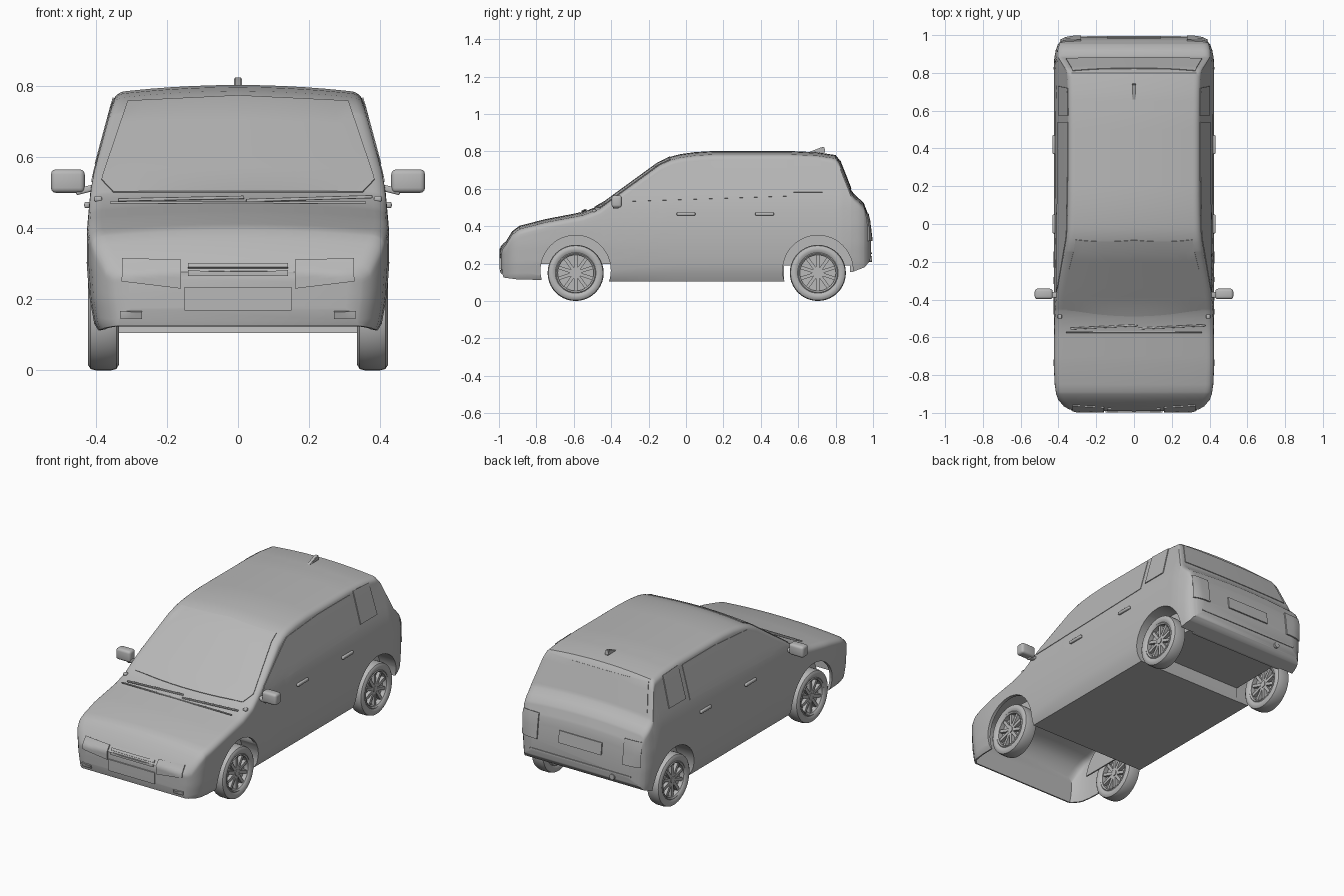
import bpy, bmesh, math
from mathutils import Vector, Matrix
from mathutils.bvhtree import BVHTree

if "Cube" in bpy.data.objects:
    bpy.data.objects.remove(bpy.data.objects["Cube"])

grey = bpy.data.materials.new("plain_grey")
grey.diffuse_color = (0.48, 0.48, 0.48, 1)
grey.use_nodes = True
grey.node_tree.nodes["Principled BSDF"].inputs["Base Color"].default_value = grey.diffuse_color


def finish(name, bm, angle=35):
    bmesh.ops.recalc_face_normals(bm, faces=bm.faces)
    me = bpy.data.meshes.new(name)
    bm.to_mesh(me)
    bm.free()
    ob = bpy.data.objects.new(name, me)
    bpy.context.collection.objects.link(ob)
    me.materials.append(grey)
    bpy.ops.object.select_all(action='DESELECT')
    ob.select_set(True)
    bpy.context.view_layer.objects.active = ob
    if angle:
        bpy.ops.object.shade_smooth_by_angle(angle=math.radians(angle))
    return ob


def lerp(table, t):
    if t <= table[0][0]:
        return table[0][1]
    for (a, u), (b, v) in zip(table, table[1:]):
        if t <= b:
            return u + (v - u) * (t - a) / (b - a)
    return table[-1][1]


# Body: roof line, sill line, side bulge by height, plan taper by length
TOP = [(-.99, .28), (-.965, .315), (-.93, .372), (-.89, .402), (-.75, .438), (-.55, .476),
       (-.46, .511), (-.4, .556), (-.14, .745), (-.08, .772), (-.03, .785), (.05, .796), (.15, .802),
       (.55, .802), (.7, .795), (.8, .78), (.82, .755), (.885, .59), (.9, .57), (.95, .525),
       (.975, .46), (.99, .33)]
BOTTOM = [(-.99, .17), (-.975, .125), (-.9, .115), (-.4, .105), (.6, .105), (.78, .105),
          (.84, .155), (.89, .155), (.955, .18), (.98, .21), (.99, .24)]
SIDE = [(.1, .385), (.13, .405), (.2, .418), (.3, .425), (.4, .424), (.5, .415), (.55, .406),
        (.65, .379), (.75, .352), (.8, .335)]
PLAN = [(-.99, .73), (-.98, .82), (-.965, .88), (-.93, .945), (-.9, .97), (-.85, .988), (-.75, 1),
        (.83, 1), (.88, .993), (.92, .975), (.95, .95), (.97, .91), (.982, .85), (.99, .76)]


def section(y):
    zb, zt, k = lerp(BOTTOM, y), lerp(TOP, y), lerp(PLAN, y)
    r = min(.048, (zt - zb) * .25)
    crown = r * .35
    zs = zt - r
    half = [(lerp(SIDE, zb + (zs - zb) * i / 14) * k, zb + (zs - zb) * i / 14) for i in range(15)]
    w = half[-1][0]
    for i in range(1, 6):
        a = i * math.pi / 10
        half.append((w - .04 * (1 - math.cos(a)), zs + (r - crown) * math.sin(a)))
    w -= .04
    for t in (.8, .6, .4, .2):
        half.append((w * t, zt - crown * t * t))
    return half + [(0, zt)] + [(-x, z) for x, z in reversed(half)]


def loft(rows):
    bm = bmesh.new()
    rings = [[bm.verts.new((x, y, z)) for x, z in row] for y, row in rows]
    for a, b in zip(rings, rings[1:]):
        for i in range(len(a)):
            j = (i + 1) % len(a)
            bm.faces.new((a[i], a[j], b[j], b[i]))
    bm.faces.new(rings[0])
    bm.faces.new(rings[-1])
    bm.normal_update()
    return bm


stations = sorted({round(p[0], 3) for t in (TOP, BOTTOM, PLAN) for p in t}
                  | {round(-.7 + .05 * i, 3) for i in range(29)})
bm = loft([(y, section(y)) for y in stations])
surface = BVHTree.FromBMesh(bm)
body = finish("body", bm, 0)

FRONT_Y, REAR_Y, HUB_Z = -.59, .705, .15


def cylinder(bm, r, depth, at, axis='X', seg=32):
    rot = Matrix.Rotation(math.pi / 2, 4, 'Y' if axis == 'X' else 'X')
    return bmesh.ops.create_cone(bm, cap_ends=True, segments=seg, radius1=r, radius2=r,
                                 depth=depth, matrix=Matrix.Translation(at) @ rot)


def box(name, size, at, bevel=0.0, rot=None):
    bm = bmesh.new()
    bmesh.ops.create_cube(bm, size=1)
    bmesh.ops.scale(bm, vec=size, verts=bm.verts)
    if bevel:
        bmesh.ops.bevel(bm, geom=bm.edges[:], offset=bevel, segments=3, profile=.5, affect='EDGES')
    bmesh.ops.transform(bm, matrix=Matrix.Translation(at) @ (rot or Matrix()), verts=bm.verts)
    return finish(name, bm)


# Wheel arches, hollow nose and raised rear floor cut from the body
cutters = []
for x, y, w in ((0, FRONT_Y, 1.2), (.38, REAR_Y, .14), (-.38, REAR_Y, .14)):
    bm = bmesh.new()
    cylinder(bm, .188, w, (x, y, .163), seg=48)
    cutters.append(finish("arch_cutter", bm, 0))
rows = []
for y in (-.965, -.93, -.89, -.85, -.75, -.65, -.55, -.43):
    ring = [(x * .955, z - .015) for x, z in section(y)]
    ring[0], ring[-1] = (ring[1][0], -.1), (ring[-2][0], -.1)
    rows.append((y, ring))
cutters.append(finish("nose_cutter", loft(rows), 0))
cutters.append(box("rear_floor_cutter", (.66, .352, .3), (0, .701, .04)))
for c in cutters:
    c.hide_render = True
    bpy.context.view_layer.objects.active = body
    m = body.modifiers.new("cut", 'BOOLEAN')
    m.operation, m.solver, m.object = 'DIFFERENCE', 'EXACT', c
    bpy.ops.object.modifier_apply(modifier=m.name)
    bpy.data.objects.remove(c)
bpy.ops.object.select_all(action='DESELECT')
body.select_set(True)
bpy.context.view_layer.objects.active = body
bpy.ops.object.shade_smooth_by_angle(angle=math.radians(35))

# Thin plates laid onto the body between a lower and an upper outline
CAST = {'front': lambda u, v: (Vector((u, -2, v)), Vector((0, 1, 0))),
        'back': lambda u, v: (Vector((u, 2, v)), Vector((0, -1, 0))),
        'right': lambda u, v: (Vector((2, u, v)), Vector((-1, 0, 0))),
        'left': lambda u, v: (Vector((-2, u, v)), Vector((1, 0, 0)))}


def plate(name, side, low, high, lift=.003, n=8):
    bm = bmesh.new()

    def along(line, i):
        s = min(i // n, len(line) - 2)
        return Vector(line[s]).lerp(Vector(line[s + 1]), i / n - s)

    rows = []
    for i in range((len(low) - 1) * n + 1):
        a, b, row = along(low, i), along(high, i), []
        for j in range(n + 1):
            origin, d = CAST[side](*a.lerp(b, j / n))
            hit, nor, _, _ = surface.ray_cast(origin, d)
            if hit is None:
                hit, nor, _, _ = surface.find_nearest(origin + d * 1.1)
            if nor.dot(d) > 0:
                nor = -nor
            row.append((bm.verts.new(hit - nor * .002), bm.verts.new(hit + nor * lift)))
        rows.append(row)
    for i in range(len(rows) - 1):
        for j in range(n):
            q = (rows[i][j], rows[i + 1][j], rows[i + 1][j + 1], rows[i][j + 1])
            for layer in (0, 1):
                bm.faces.new([p[layer] for p in q])
    rim = ([r[0] for r in rows] + rows[-1][1:] + [r[-1] for r in rows[-2::-1]] + rows[0][-2:0:-1])
    for p, q in zip(rim, rim[1:] + rim[:1]):
        bm.faces.new((p[0], q[0], q[1], p[1]))
    return finish(name, bm)


def rect(name, side, u0, u1, v0, v1, lift=.003, n=4):
    return plate(name, side, [(u0, v0), (u1, v0)], [(u0, v1), (u1, v1)], lift, n)


plate("windscreen", 'front', [(-.383, .535), (-.35, .5), (0, .5), (.35, .5), (.383, .535)],
      [(-.381, .545), (-.31, .755), (0, .77), (.31, .755), (.381, .545)], .004)
plate("rear_window", 'back', [(-.36, .60), (.36, .60)], [(-.325, .75), (.325, .75)], .004)
rect("front_number_plate", 'front', -.15, .15, .17, .235, .007)
rect("rear_number_plate", 'back', -.14, .14, .335, .405, .007)
for z in (.266, .286):
    rect("grille_bar", 'front', -.14, .14, z, z + .012, .007)
rect("rear_bumper_strip", 'back', -.33, .33, .25, .258, .005)
box("cowl_strip", (.72, .008, .006), (0, -.572, .472), .001)
for s, side in ((1, 'right'), (-1, 'left')):
    plate("side_window", side, [(-.36, .53), (-.06, .54), (.25, .55), (.54, .56)],
          [(-.33, .565), (-.06, .735), (.25, .755), (.54, .755)], .003)
    plate("quarter_window", side, [(.575, .58), (.73, .58)], [(.575, .765), (.72, .758)], .005)
    plate("headlight", 'front', [(s * .16, .23), (s * .325, .25)],
          [(s * .16, .307), (s * .325, .313)], .007)
    rect("fog_light", 'front', s * .27, s * .33, .147, .167, .007)
    rect("tail_light", 'back', s * .28, s * .385, .32, .465, .008)

    # Door handles
    for y in (0, .42):
        box("door_handle", (.016, .1, .018), (s * .424, y, .465), .006)
    # Mirrors
    box("mirror", (.095, .055, .066), (s * .478, -.37, .532), .014)
    box("mirror_arm", (.075, .03, .018), (s * .42, -.375, .51), .005,
        Matrix.Rotation(s * .25, 4, 'Y'))
    # Wipers
    x0 = -.335 if s < 0 else .025
    box("wiper", (.355, .010, .009), (x0 + .175, -.545, .483), .002,
        Matrix.Rotation(.05, 4, 'Z') @ Matrix.Rotation(-.02 if s < 0 else -.03, 4, 'Y'))
    box("washer_knob", (.022, .022, .016), (s * .393, -.49, .482), .005)

    # Inner wall of the front wheel well: upper part of a disc
    bm = bmesh.new()
    outline = [(.193 * math.cos(a), .193 * math.sin(a))
               for a in (math.radians(10 + 10 * i) for i in range(17))]
    walls = [[bm.verts.new((s * x, FRONT_Y + u, .163 + v)) for u, v in outline] for x in (.305, .313)]
    for w in walls:
        bm.faces.new(w)
    for i in range(17):
        j = (i + 1) % 17
        bm.faces.new((walls[0][i], walls[0][j], walls[1][j], walls[1][i]))
    finish("wheel_well_wall", bm)

# Exhaust tip
bm = bmesh.new()
cylinder(bm, .016, .06, (-.21, .965, .225), 'Y', 20)
finish("exhaust_tip", bm)

# Roof aerial fin
bm = bmesh.new()
fin = [(.655, .795), (.745, .795), (.74, .824), (.725, .822)]
a, b = ([bm.verts.new((x, y, z)) for y, z in fin] for x in (-.011, .011))
bm.faces.new(a)
bm.faces.new(b)
for i in range(4):
    bm.faces.new((a[i], a[(i + 1) % 4], b[(i + 1) % 4], b[i]))
bmesh.ops.bevel(bm, geom=bm.edges[:], offset=.003, segments=2, affect='EDGES')
finish("roof_aerial", bm)


# Wheels: turned tyre and rim, web disc, hub, spokes on both sides
def lathe(bm, profile, at, s, seg=40):
    rings = [[bm.verts.new((at[0] + s * x, at[1] + r * math.cos(2 * math.pi * i / seg),
                            at[2] + r * math.sin(2 * math.pi * i / seg))) for i in range(seg)]
             for x, r in profile]
    for p, q in zip(rings, rings[1:] + rings[:1]):
        for i in range(seg):
            j = (i + 1) % seg
            bm.faces.new((p[i], p[j], q[j], q[i]))


TYRE = [(-.036, .108), (-.043, .12), (-.043, .135), (-.036, .146), (-.02, .15), (.02, .15),
        (.036, .146), (.043, .135), (.043, .12), (.036, .108)]
RIM = [(-.036, .109), (.036, .109), (.04, .104), (.034, .096), (-.034, .096), (-.04, .104)]
for s in (1, -1):
    for where, y in (("front", FRONT_Y), ("rear", REAR_Y)):
        at = Vector((s * .378, y, HUB_Z))
        bm = bmesh.new()
        lathe(bm, TYRE, at, s)
        finish(where + "_tyre", bm)
        bm = bmesh.new()
        lathe(bm, RIM, at, s)
        cylinder(bm, .098, .016, at)
        cylinder(bm, .03, .054, at, seg=24)
        cylinder(bm, .018, .062, at, seg=16)
        for i in range(10):
            for x in (.018, -.018):
                m = (Matrix.Translation(at) @ Matrix.Rotation(i * math.pi / 5, 4, 'X')
                     @ Matrix.Translation((x, 0, .062)) @ Matrix.Diagonal((.02, .018, .076, 1)))
                bmesh.ops.create_cube(bm, size=1, matrix=m)
        finish(where + "_rim", bm)
